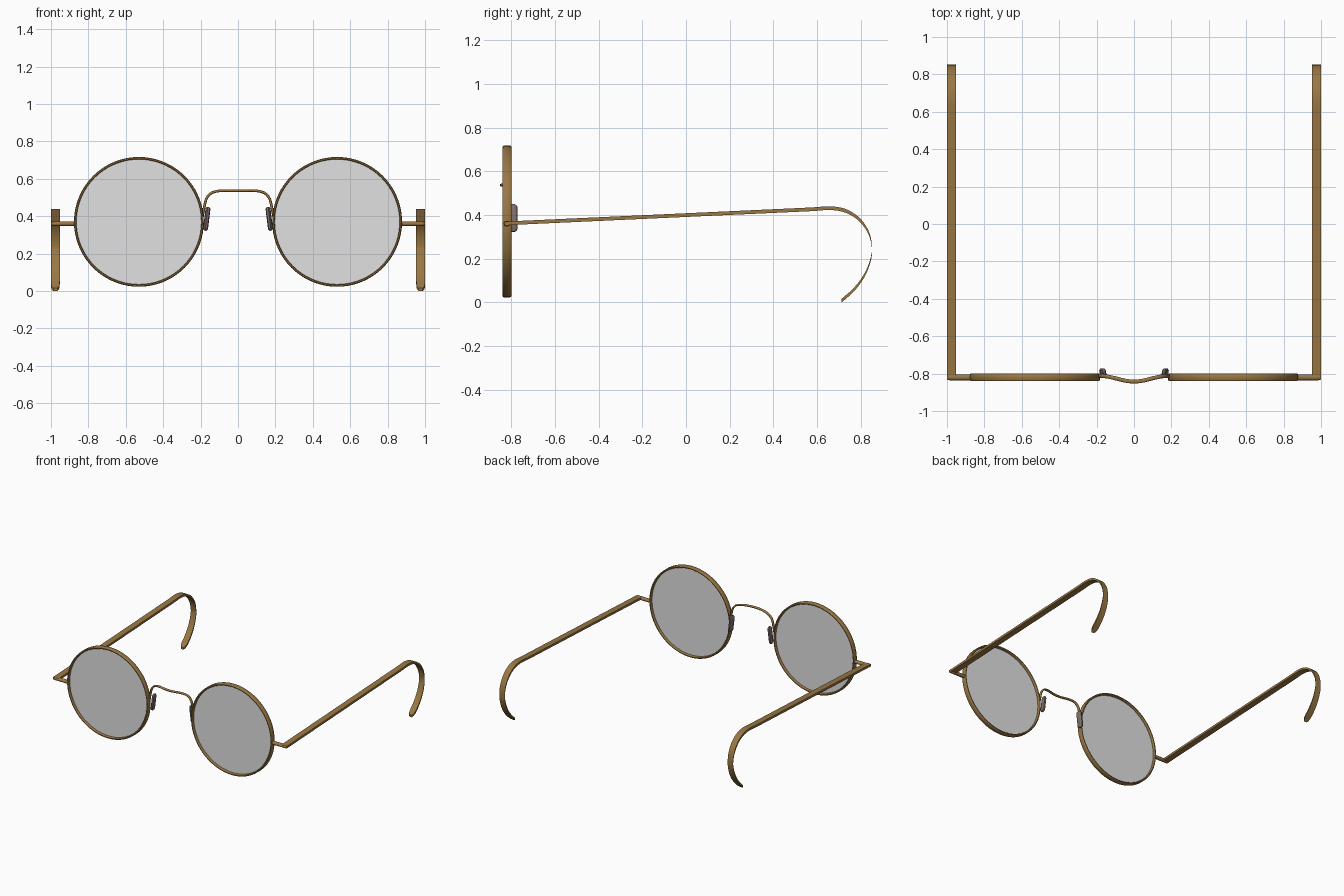
import bpy, bmesh, math
from mathutils import Vector, Matrix

if "Cube" in bpy.data.objects:
    bpy.data.objects.remove(bpy.data.objects["Cube"])


def material(name, rgba):
    m = bpy.data.materials.new(name)
    m.diffuse_color = rgba
    m.use_nodes = True
    m.node_tree.nodes["Principled BSDF"].inputs["Base Color"].default_value = m.diffuse_color
    return m


BRASS = material("antique_brass", (0.32, 0.185, 0.058, 1))
GLASS = material("pale_glass", (0.75, 0.75, 0.75, 0.3))
PAD = material("pad_grey", (0.20, 0.15, 0.14, 1))


def finish(name, bm, mat, angle=40):
    bmesh.ops.recalc_face_normals(bm, faces=bm.faces)
    me = bpy.data.meshes.new(name)
    bm.to_mesh(me)
    bm.free()
    me.materials.append(mat)
    ob = bpy.data.objects.new(name, me)
    bpy.context.collection.objects.link(ob)
    bpy.ops.object.select_all(action='DESELECT')
    ob.select_set(True)
    bpy.context.view_layer.objects.active = ob
    bpy.ops.object.shade_smooth_by_angle(angle=math.radians(angle))
    return ob


def loft(rings, closed=False):
    """Skin a list of point rings; cap the ends unless closed."""
    bm = bmesh.new()
    vr = [[bm.verts.new(p) for p in r] for r in rings]
    n, k = len(vr), len(vr[0])
    for i in range(n if closed else n - 1):
        a, b = vr[i], vr[(i + 1) % n]
        for j in range(k):
            bm.faces.new((a[j], a[(j + 1) % k], b[(j + 1) % k], b[j]))
    if not closed:
        bm.faces.new(vr[0])
        bm.faces.new(vr[-1])
    return bm


def spline(pts, steps=6):
    """Catmull-Rom curve through the points."""
    p = [Vector(q) for q in pts]
    p = [2 * p[0] - p[1]] + p + [2 * p[-1] - p[-2]]
    out = []
    for i in range(1, len(p) - 2):
        a, b, c, d = p[i - 1:i + 3]
        for s in range(steps):
            t = s / steps
            out.append(0.5 * (2 * b + (c - a) * t + (2 * a - 5 * b + 4 * c - d) * t * t
                              + (3 * b - a - 3 * c + d) * t ** 3))
    return out + [p[-2]]


CX, CZ, R, YC = 0.53, 0.370, 0.347, -0.820

for side, s in (("right", 1), ("left", -1)):
    # round rim: bevelled band swept around the lens
    prof = [(R, -0.015), (R, 0.015), (R - 0.004, 0.02), (R - 0.010, 0.02),
            (R - 0.013, 0.016), (R - 0.013, -0.016), (R - 0.010, -0.02), (R - 0.004, -0.02)]
    rings = []
    for i in range(72):
        a = 2 * math.pi * i / 72
        rings.append([(s * CX + r * math.cos(a), YC + y, CZ + r * math.sin(a)) for r, y in prof])
    finish("rim_" + side, loft(rings, True), BRASS, 50)

    # flat lens
    bm = bmesh.new()
    bmesh.ops.create_circle(bm, cap_ends=True, segments=72, radius=R - 0.010,
                            matrix=Matrix.Translation((s * CX, YC, CZ))
                            @ Matrix.Rotation(math.pi / 2, 4, 'X'))
    finish("lens_" + side, bm, GLASS)

    # end piece from rim to temple
    rings = []
    for x, ry, rz in ((0.866, 0.016, 0.013), (0.93, 0.016, 0.013),
                      (0.985, 0.016, 0.013), (0.998, 0.013, 0.010)):
        rings.append([(s * x, YC + ry * math.cos(a), 0.36 + rz * math.sin(a))
                      for a in (2 * math.pi * j / 12 for j in range(12))])
    finish("end_piece_" + side, loft(rings), BRASS)

    # temple: flat strip with hooked ear end, thickness measured vertically
    arc = [(0, 0.664 + 0.188 * math.cos(a), 0.243 + 0.188 * math.sin(a))
           for a in (math.radians(d) for d in (90, 67.5, 45, 22.5, 0))]
    hook = spline([(0, 0.58, 0.426)] + arc + [(0, 0.841, 0.18), (0, 0.812, 0.115),
                                              (0, 0.768, 0.057), (0, 0.713, 0.008)], 5)
    path = [Vector((0, -0.832, 0.361))] + hook
    rings = []
    for p in path:
        left = (path[-1] - p).length
        w = 0.0235
        if left < 0.05:  # rounded tip
            w *= 0.45 + 0.55 * math.sqrt(1 - (1 - left / 0.05) ** 2)
        h = 0.0085
        sec = [(-w, -h), (w, -h), (w, h), (-w, h)]
        rings.append([(s * 0.9765 + u, p.y, max(0, p.z + v)) for u, v in sec])
    finish("temple_" + side, loft(rings), BRASS)

    # nose pad: rounded plate, turned and tilted toward the nose
    hw, hh, c, t = 0.021, 0.064, 0.018, 0.011
    outline = []
    for k, (u, v) in enumerate(((1, 1), (-1, 1), (-1, -1), (1, -1))):
        for j in range(5):
            a = math.pi / 2 * (k + j / 4)
            outline.append((u * (hw - c) + c * math.cos(a), v * (hh - c) + c * math.sin(a)))
    rings = [[(x, y * f, z * (1 - (1 - f) * 0.3)) for y, z in outline]
             for x, f in ((-t, 0.65), (-t * 0.5, 1), (t * 0.5, 1), (t, 0.65))]
    bm = loft(rings)
    bm.transform(Matrix.Translation((s * 0.167, -0.793, 0.386))
                 @ Matrix.Rotation(s * math.radians(-7), 4, 'Y')
                 @ Matrix.Rotation(s * math.radians(-10), 4, 'Z'))
    finish("nose_pad_" + side, bm, PAD)

# bridge: bent wire arching between the rims and bowing forward
half = [(0.190, -0.812, 0.40), (0.180, -0.812, 0.45), (0.168, -0.813, 0.495),
        (0.140, -0.816, 0.525), (0.095, -0.826, 0.536), (0.045, -0.838, 0.537)]
pts = spline([(-x, y, z) for x, y, z in half] + [(0, -0.842, 0.537)] + half[::-1])
rings = []
for i, p in enumerate(pts):
    d = (pts[min(i + 1, len(pts) - 1)] - pts[max(i - 1, 0)]).normalized()
    n1 = d.cross(Vector((0, 1, 0))).normalized()
    n2 = d.cross(n1)
    rings.append([p + 0.007 * n1 * math.cos(a) + 0.011 * n2 * math.sin(a)
                  for a in (2 * math.pi * j / 10 for j in range(10))])
finish("bridge", loft(rings), BRASS, 60)
